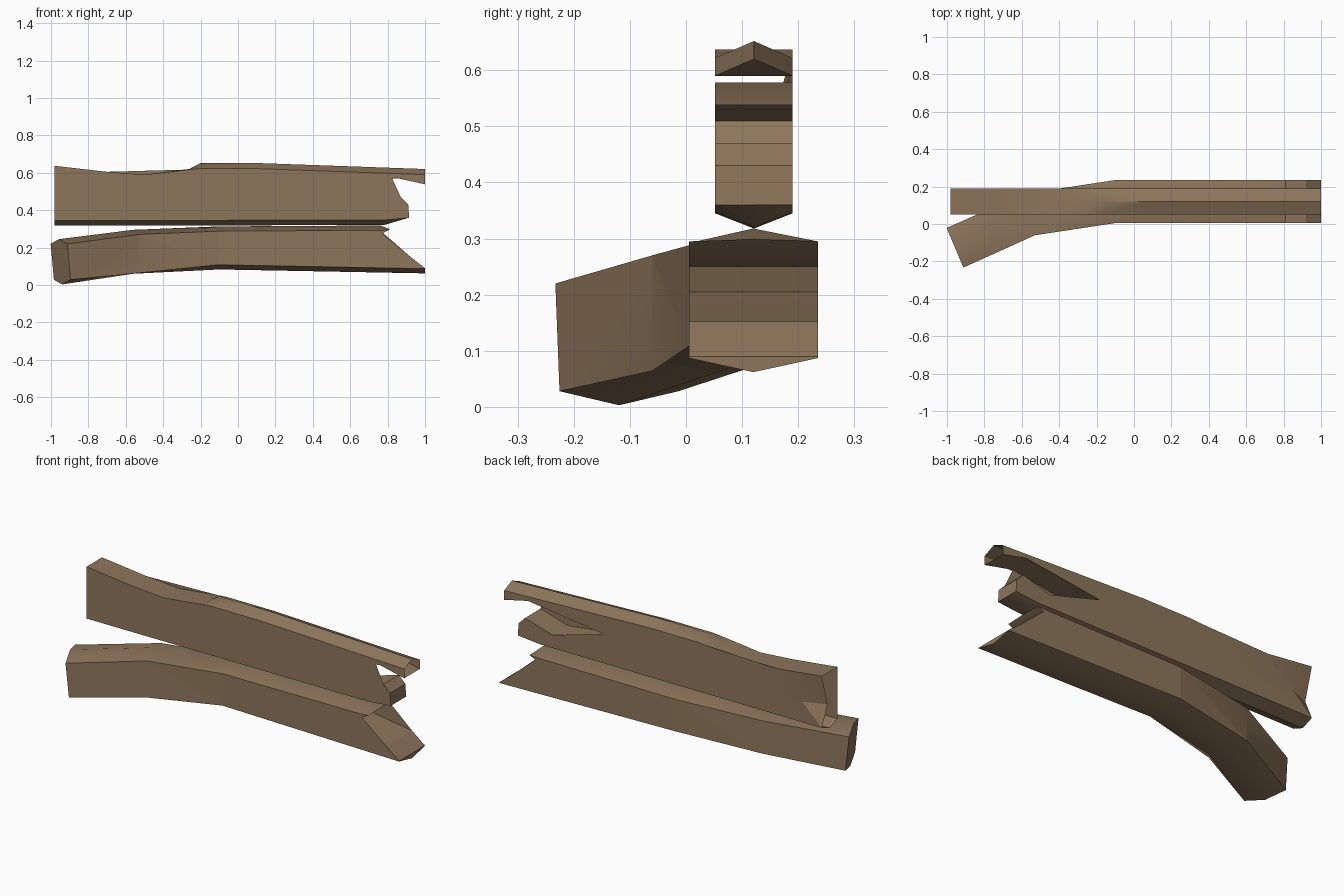
import bpy, bmesh

if "Cube" in bpy.data.objects:
    bpy.data.objects.remove(bpy.data.objects["Cube"])

wood = bpy.data.materials.new("weathered_brown_wood")
wood.diffuse_color = (0.27, 0.18, 0.105, 1)
wood.use_nodes = True
wood.node_tree.nodes["Principled BSDF"].inputs["Base Color"].default_value = wood.diffuse_color


def lerp(table, x):
    """Piecewise linear lookup in rows of (x, a, b...)."""
    if x <= table[0][0]:
        return table[0][1:]
    for p, q in zip(table, table[1:]):
        if x <= q[0]:
            t = (x - p[0]) / (q[0] - p[0])
            return [a + (b - a) * t for a, b in zip(p[1:], q[1:])]
    return table[-1][1:]


def splintered_log(outline, half, cuts, open_edges=()):
    """Side outline of (x, z, ridge offset), widened in y with a mid ridge."""
    bm = bmesh.new()
    front = [bm.verts.new((x, -half, z)) for x, z, d in outline]
    mid = [bm.verts.new((x, 0, z + d)) for x, z, d in outline]
    back = [bm.verts.new((x, half, z)) for x, z, d in outline]
    n = len(outline)
    for i in range(n):
        j = (i + 1) % n
        if i not in open_edges:
            bm.faces.new((front[i], front[j], mid[j], mid[i]))
            bm.faces.new((mid[i], mid[j], back[j], back[i]))
    sides = [bm.faces.new(front), bm.faces.new(back[::-1])]
    bmesh.ops.triangulate(bm, faces=sides)
    for x in cuts:
        bmesh.ops.bisect_plane(bm, geom=bm.verts[:] + bm.edges[:] + bm.faces[:],
                               plane_co=(x, 0, 0), plane_no=(1, 0, 0))
    return bm


def finish(bm, name):
    bmesh.ops.recalc_face_normals(bm, faces=bm.faces[:])
    me = bpy.data.meshes.new(name)
    bm.to_mesh(me)
    bm.free()
    ob = bpy.data.objects.new(name, me)
    bpy.context.collection.objects.link(ob)
    me.materials.append(wood)
    bpy.ops.object.select_all(action='DESELECT')
    ob.select_set(True)
    bpy.context.view_layer.objects.active = ob
    bpy.ops.object.shade_smooth_by_angle(angle=0.45)


# Upper log: hollow, open at the left end and at the long upper splinter
upper = [(-0.98, 0.345, -0.027), (-0.98, 0.637, 0), (-0.7, 0.605, 0),
         (-0.5, 0.59, 0), (-0.26, 0.617, 0.003), (-0.2, 0.622, 0.03),
         (0.1, 0.622, 0.03), (1.0, 0.59, 0.03), (1.0, 0.538, 0),
         (0.82, 0.578, 0), (0.38, 0.51, 0), (0.41, 0.455, 0),
         (0.7, 0.42, 0), (0.87, 0.47, 0), (0.91, 0.43, 0),
         (0.915, 0.36, 0), (0.78, 0.347, -0.027)]
bm = splintered_log(upper, 0.069, (-0.43,), open_edges=(0, 7))
# Split that opens along the back towards the left end
region = [f for f in bm.faces if all(v.co.x < -0.42 and v.co.y > 0.06 for v in f.verts)]
geom = list({v for f in region for v in f.verts}) + list({e for f in region for e in f.edges}) + region
bmesh.ops.bisect_plane(bm, geom=geom, plane_co=(0, 0, 0.46), plane_no=(0, 0, 1))
for v in bm.verts:
    if abs(v.co.z - 0.46) < 0.001 and v.co.x < -0.97 and v.co.y > 0:
        v.co.y -= 0.05
for v in bm.verts:
    v.co.y += 0.121
finish(bm, "upper_split_log")

# Lower log: thicker, bending forward at its left end
lower = [(-0.94, 0.028, -0.025), (-0.957, 0.22, 0.025), (-0.56, 0.27, 0.025),
         (-0.1, 0.288, 0.025), (0.76, 0.292, 0.026), (0.81, 0.295, 0.004),
         (0.77, 0.275, 0), (0.6, 0.25, 0), (0.58, 0.205, 0),
         (0.73, 0.18, 0), (0.92, 0.152, 0), (1.0, 0.09, 0),
         (1.0, 0.087, -0.025), (-0.1, 0.108, -0.025), (-0.56, 0.085, -0.025)]
bm = splintered_log(lower, 0.115, (-0.56, -0.1, 0.3))
# Columns: x, centre y, x skew and y scale of the cross-section
bend = [(-0.957, -0.127, -0.39, 0.92), (-0.56, 0.05, -0.26, 0.96),
        (-0.1, 0.12, 0, 1), (1.0, 0.12, 0, 1)]
for v in bm.verts:
    centre, skew, scale = lerp(bend, v.co.x)
    v.co.x += v.co.y * skew
    v.co.y = centre + v.co.y * scale
finish(bm, "lower_split_log")
